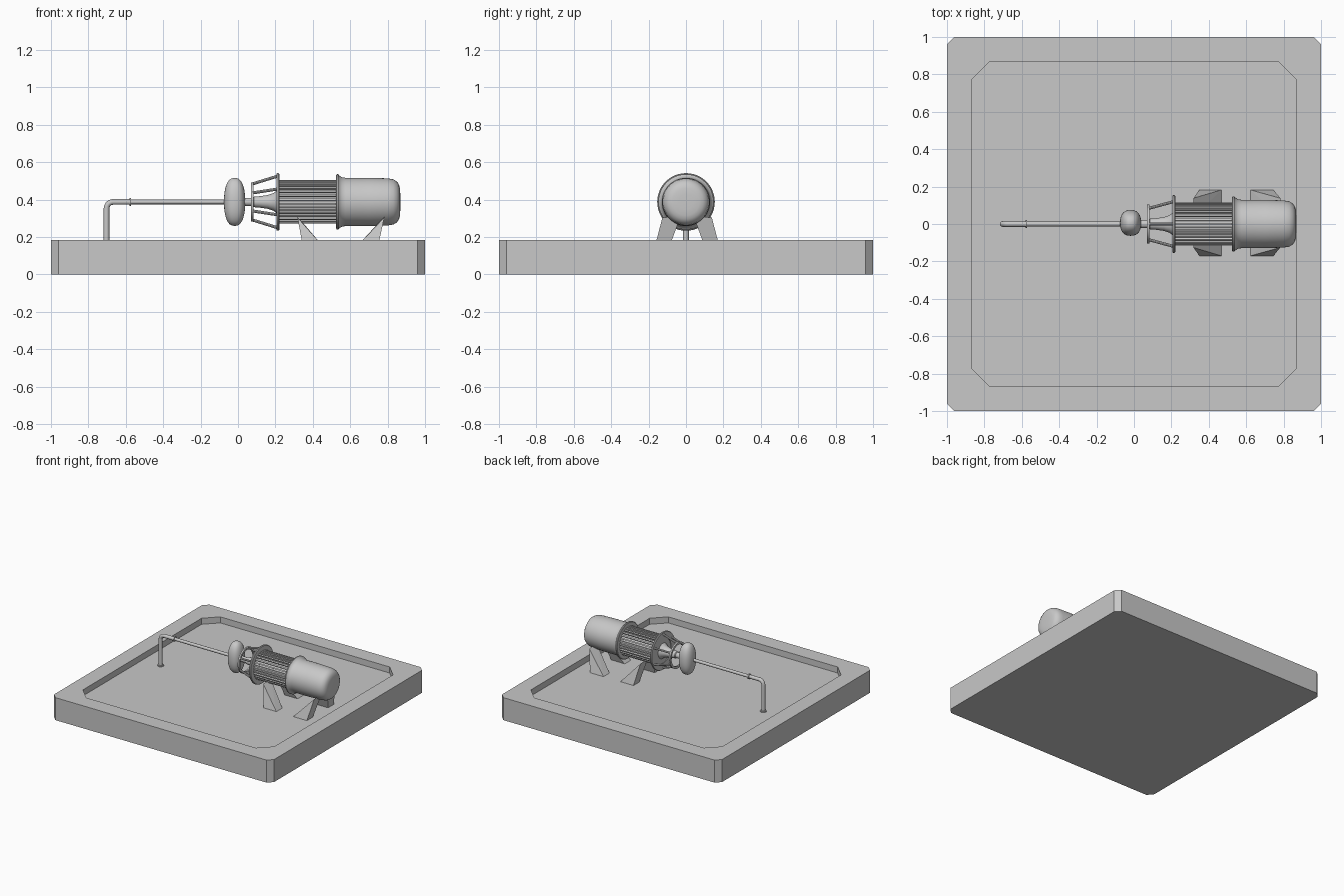
import bpy, bmesh, math
from mathutils import Vector, Matrix

if "Cube" in bpy.data.objects:
    bpy.data.objects.remove(bpy.data.objects["Cube"])

AXIS_Z = 0.388

grey = bpy.data.materials.new("plain_grey")
grey.diffuse_color = (0.58, 0.58, 0.58, 1)
grey.use_nodes = True
grey.node_tree.nodes["Principled BSDF"].inputs["Base Color"].default_value = grey.diffuse_color


def finish(name, bm, smooth=True):
    bmesh.ops.recalc_face_normals(bm, faces=bm.faces)
    me = bpy.data.meshes.new(name)
    bm.to_mesh(me)
    bm.free()
    if smooth:
        for p in me.polygons:
            p.use_smooth = True
        me.set_sharp_from_angle(angle=math.radians(35))
    me.materials.append(grey)
    ob = bpy.data.objects.new(name, me)
    bpy.context.collection.objects.link(ob)
    return ob


def lathe(name, profile, n=48, closed=False):
    """Spin (x, radius) points around the horizontal machine axis."""
    bm = bmesh.new()
    rings = []
    for x, r in profile:
        if r == 0:
            rings.append([bm.verts.new((x, 0, AXIS_Z))] * n)
        else:
            rings.append([bm.verts.new((x, r * math.cos(2 * math.pi * i / n),
                                        AXIS_Z + r * math.sin(2 * math.pi * i / n)))
                          for i in range(n)])
    pairs = list(zip(rings, rings[1:]))
    if closed:
        pairs.append((rings[-1], rings[0]))
    for a, b in pairs:
        for i in range(n):
            j = (i + 1) % n
            loop = list(dict.fromkeys((a[i], a[j], b[j], b[i])))
            if len(loop) > 2:
                bm.faces.new(loop)
    return finish(name, bm)


def rod(bm, p, q, r, n=8):
    p, q = Vector(p), Vector(q)
    d = q - p
    m = Matrix.Translation((p + q) / 2) @ d.to_track_quat('Z', 'Y').to_matrix().to_4x4()
    bmesh.ops.create_cone(bm, cap_ends=True, segments=n, radius1=r, radius2=r,
                          depth=d.length, matrix=m)


# Tray with clipped corners and a shallow recess
def octagon(bm, h, c, z):
    pts = [(h - c, -h), (h, c - h), (h, h - c), (h - c, h),
           (c - h, h), (-h, h - c), (-h, c - h), (c - h, -h)]
    return [bm.verts.new((x, y, z)) for x, y in pts]


bm = bmesh.new()
loops = [octagon(bm, 1, 0.04, 0), octagon(bm, 1, 0.04, 0.185),
         octagon(bm, 0.87, 0.1, 0.185), octagon(bm, 0.87, 0.1, 0.135)]
for a, b in zip(loops, loops[1:]):
    for i in range(8):
        j = (i + 1) % 8
        bm.faces.new((a[i], a[j], b[j], b[i]))
bm.faces.new(loops[0][::-1])
bm.faces.new(loops[-1])
finish("tray", bm, smooth=False)

# Motor end cover with flared lip and rounded end
lathe("motor_cover", [(0.525, 0), (0.525, 0.143), (0.529, 0.148), (0.536, 0.148),
                      (0.543, 0.140), (0.556, 0.132), (0.575, 0.129), (0.70, 0.129),
                      (0.80, 0.126), (0.83, 0.121), (0.85, 0.109), (0.861, 0.092),
                      (0.866, 0.072), (0.868, 0.04), (0.868, 0)])

# Motor body and cooling ribs
lathe("motor_body", [(0.21, 0), (0.21, 0.103), (0.53, 0.103), (0.53, 0)])
bm = bmesh.new()
RIBS = 30
for i in range(RIBS):
    m = (Matrix.Translation((0, 0, AXIS_Z)) @ Matrix.Rotation(2 * math.pi * i / RIBS, 4, 'X')
         @ Matrix.Translation((0.372, 0, 0.107)) @ Matrix.Diagonal((0.304, 0.011, 0.018, 1)))
    bmesh.ops.create_cube(bm, size=1, matrix=m)
finish("cooling_ribs", bm, smooth=False)

# Cage: two rings joined by sloping struts
lathe("large_ring", [(0.205, 0.10), (0.205, 0.151), (0.209, 0.154), (0.216, 0.154),
                     (0.221, 0.150), (0.221, 0.10)], closed=True)
lathe("small_ring", [(0.07, 0.087), (0.07, 0.105), (0.083, 0.105), (0.083, 0.087)],
      closed=True)
bm = bmesh.new()
for i in range(6):
    a = math.radians(90 + 60 * i)
    c, s = math.cos(a), math.sin(a)
    rod(bm, (0.076, 0.096 * c, AXIS_Z + 0.096 * s),
        (0.212, 0.138 * c, AXIS_Z + 0.138 * s), 0.008)
finish("cage_struts", bm)

# Shaft flaring into the motor
lathe("drive_shaft", [(0, 0), (0, 0.022), (0.08, 0.022), (0.085, 0.028), (0.12, 0.031),
                      (0.16, 0.037), (0.19, 0.047), (0.212, 0.064), (0.212, 0)], n=24)

# Bulbous pump head, a squared-off ellipsoid
bm = bmesh.new()
bmesh.ops.create_uvsphere(bm, u_segments=40, v_segments=24, radius=1)
for v in bm.verts:
    p = [math.copysign(abs(k) ** e, k) for k, e in zip(v.co, (0.8, 0.9, 0.9))]
    v.co = (-0.018 + 0.057 * p[0], 0.006 + 0.069 * p[1], AXIS_Z + 0.128 * p[2])
finish("pump_head", bm)


# Pipe run with elbow down to the tray
def pipe(name, pts, r):
    cu = bpy.data.curves.new(name, 'CURVE')
    cu.dimensions = '3D'
    cu.bevel_depth = r
    cu.bevel_resolution = 4
    cu.use_fill_caps = True
    sp = cu.splines.new('POLY')
    sp.points.add(len(pts) - 1)
    for p, co in zip(sp.points, pts):
        p.co = (*co, 1)
    sp.use_smooth = True
    cu.materials.append(grey)
    ob = bpy.data.objects.new(name, cu)
    bpy.context.collection.objects.link(ob)


R = 0.035
bend = [(-0.703 + R - R * math.cos(t), 0, AXIS_Z - R + R * math.sin(t))
        for t in [math.pi / 2 * k / 8 for k in range(9)]]
pipe("elbow_pipe", [(-0.703, 0, 0.13)] + bend + [(-0.575, 0, AXIS_Z)], 0.015)
pipe("straight_pipe", [(-0.58, 0, AXIS_Z), (-0.05, 0, AXIS_Z)], 0.0125)
lathe("pipe_collar", [(-0.581, 0), (-0.581, 0.021), (-0.571, 0.021), (-0.571, 0)], n=24)
bm = bmesh.new()
rod(bm, (-0.703, 0, 0.133), (-0.703, 0, 0.143), 0.024, 24)
finish("pipe_flange", bm)

# Four splayed wedge feet: x of top tip, near and far floor edge
for name, xt, x0, x1 in (("front_foot", 0.318, 0.35, 0.47), ("rear_foot", 0.782, 0.745, 0.62)):
    for side, s in (("left", 1), ("right", -1)):
        bm = bmesh.new()
        off = 0.006
        for x, y, z in ((x0, 0.10, 0.133), (x1, 0.10, 0.133), (x0, 0.177, 0.133),
                        (x1, 0.177, 0.133), (xt, 0.035, 0.31), (xt, 0.132, 0.305)):
            bm.verts.new((x, s * y + off, z))
        bmesh.ops.convex_hull(bm, input=bm.verts)
        finish(name + "_" + side, bm, smooth=False)
